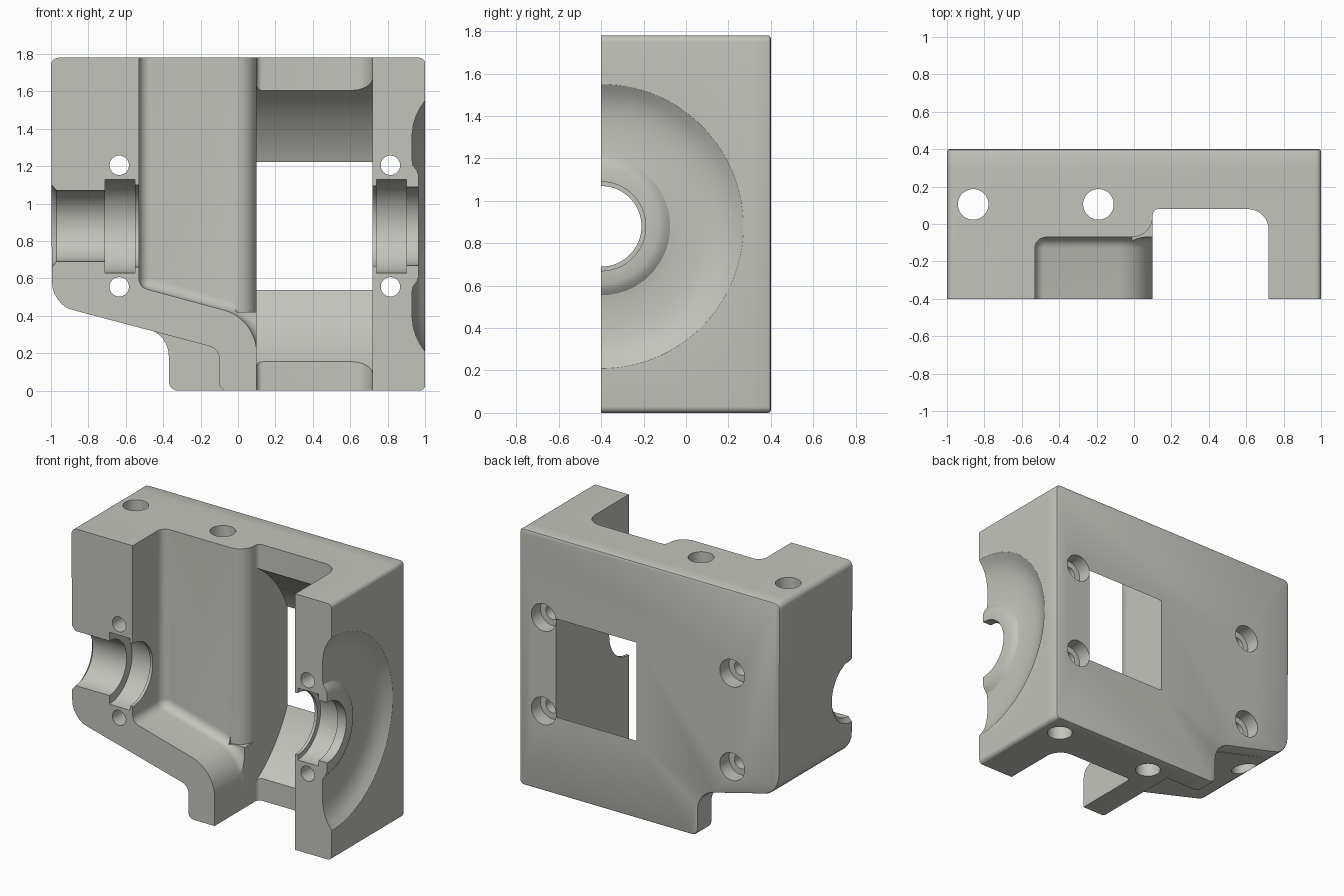
import bpy, bmesh, math

if "Cube" in bpy.data.objects:
    bpy.data.objects.remove(bpy.data.objects["Cube"])

metal = bpy.data.materials.new("warm_grey_metal")
metal.diffuse_color = (0.55, 0.55, 0.51, 1)
metal.use_nodes = True
metal.node_tree.nodes["Principled BSDF"].inputs["Base Color"].default_value = metal.diffuse_color
AXIS_Y, AXIS_Z = -0.4, 0.88


def arc(cx, cz, r, a0, a1, n=6):
    return [(cx + r * math.cos(math.radians(a0 + (a1 - a0) * i / n)),
             cz + r * math.sin(math.radians(a0 + (a1 - a0) * i / n))) for i in range(n + 1)]


def finish(name, bm):
    bmesh.ops.recalc_face_normals(bm, faces=bm.faces)
    me = bpy.data.meshes.new(name)
    bm.to_mesh(me)
    bm.free()
    ob = bpy.data.objects.new(name, me)
    bpy.context.collection.objects.link(ob)
    me.materials.append(metal)
    return ob


def prism(name, pts, lo, hi, axis="y", back_round=0, seg=2):
    """Extrude an outline along y (points x,z) or z (points x,y)."""
    place = (lambda p, d: (p[0], d, p[1])) if axis == "y" else (lambda p, d: (p[0], p[1], d))
    bm = bmesh.new()
    rings = [[bm.verts.new(place(p, d)) for p in pts] for d in (lo, hi)]
    n = len(pts)
    bm.faces.new(rings[0])
    bm.faces.new(rings[1])
    for i in range(n):
        j = (i + 1) % n
        bm.faces.new((rings[0][i], rings[0][j], rings[1][j], rings[1][i]))
    bmesh.ops.recalc_face_normals(bm, faces=bm.faces)
    if back_round:
        edges = [e for e in bm.edges if all(abs(v.co.y - hi) < 1e-6 for v in e.verts)]
        bmesh.ops.bevel(bm, geom=edges, offset=back_round, segments=seg,
                        profile=0.5, affect="EDGES", clamp_overlap=True)
    return finish(name, bm)


def lathe(name, prof, cx, cy, cz, axis, n=64):
    """Closed solid of revolution from (position, radius) points."""
    bm = bmesh.new()
    rings = []
    for d, r in prof:
        ring = []
        for i in range(n):
            a = 2 * math.pi * (i + 0.5) / n
            c, s = r * math.cos(a), r * math.sin(a)
            co = {"x": (d, cy + c, cz + s), "y": (cx + c, d, cz + s), "z": (cx + c, cy + s, d)}[axis]
            ring.append(bm.verts.new(co))
        rings.append(ring)
    for a, b in zip(rings, rings[1:]):
        for i in range(n):
            j = (i + 1) % n
            bm.faces.new((a[i], a[j], b[j], b[i]))
    bm.faces.new(rings[0])
    bm.faces.new(rings[-1])
    return finish(name, bm)


def combine(target, tool, op="DIFFERENCE"):
    mod = target.modifiers.new(op, "BOOLEAN")
    mod.operation, mod.object, mod.solver = op, tool, "EXACT"
    bpy.context.view_layer.objects.active = target
    bpy.ops.object.modifier_apply(modifier=mod.name)
    bpy.data.objects.remove(tool)


# housing body and wider back plate with its foot
shared = arc(-0.96, 1.74, 0.04, 180, 90) + arc(0.97, 1.75, 0.03, 90, 0) + arc(0.97, 0.03, 0.03, 0, -90)
slope = [(-0.86, 0.425)] + arc(-0.83, 0.584, 0.165, 253, 180)[1:]
rib_foot = arc(-0.06, 0.04, 0.04, 270, 180) + arc(-0.17, 0.17, 0.07, 0, 76)
wide_foot = arc(-0.32, 0.05, 0.05, 270, 180) + arc(-0.52, 0.185, 0.15, 0, 76)
housing = prism("housing", shared + rib_foot + slope, -0.4, 0.3)
plate = prism("back_plate", shared + wide_foot + slope, 0.25, 0.4, back_round=0.012)
combine(housing, plate, "UNION")

# right bay, open at top, bottom and front
bay = [(0.1, -0.6)] + arc(0.13, 0.05, 0.03, 180, 90) + arc(0.61, -0.03, 0.11, 90, 0) + [(0.72, -0.6)]
combine(housing, prism("bay_cutter", bay, -0.2, 2, "z"))

# round wheel clearance that breaks through the back as a window
combine(housing, lathe("wheel_cutter", [(0.1, 0.87), (0.72, 0.87)], 0, AXIS_Y, AXIS_Z, "x", 128))

# left pocket with sloping, rounded floor
pocket = ([(-0.53, 2)] + arc(-0.47, 0.6, 0.06, 180, 256) + arc(-0.14, 0.2, 0.24, 76, 0, 12)
          + [(0.1, 0.1), (0.35, 0.1), (0.35, 2)])
combine(housing, prism("pocket_cutter", pocket, -0.6, -0.07, back_round=0.11, seg=6))

# rounded corner between the pocket and the bay
corner = arc(-0.01, 0.04, 0.11, -90, 0, 8) + [(0.14, 0.04), (0.14, -0.12), (-0.01, -0.12)]
combine(housing, prism("corner_cutter", corner, 0.42, 2, "z"))

# stepped shaft bores and the dished right face
left_bore = [(-1.1, 0.24), (-1.0, 0.225), (-0.97, 0.19), (-0.71, 0.19), (-0.71, 0.25),
             (-0.55, 0.25), (-0.55, 0.22), (-0.45, 0.22)]
right_bore = [(0.65, 0.215), (0.74, 0.215), (0.74, 0.25), (0.9, 0.25), (0.9, 0.21),
              (0.966, 0.21), (0.966, 0.27), (0.955, 0.3), (0.935, 0.325), (0.93, 0.36),
              (0.93, 0.48), (0.937, 0.54), (0.952, 0.59), (0.972, 0.63), (1.0, 0.67), (1.1, 0.67)]
for prof in (left_bore, right_bore):
    combine(housing, lathe("bore_cutter", prof, 0, AXIS_Y, AXIS_Z, "x", 96))

# counterbored bolt holes through front and back
for x in (-0.635, 0.815):
    for z in (0.555, 1.205):
        prof = [(-0.6, 0.052), (0.3, 0.052), (0.3, 0.095), (0.6, 0.095)]
        combine(housing, lathe("bolt_cutter", prof, x, 0, z, "y", 32))

# vertical holes: two through from the top, two blind from below
for x, y, lo, hi in ((-0.86, 0.105, -0.2, 2), (-0.19, 0.105, -0.2, 2),
                     (0.85, 0.25, -0.2, 0.2), (0.09, 0.25, -0.2, 0.2)):
    combine(housing, lathe("stud_cutter", [(lo, 0.082), (hi, 0.082)], x, y, 0, "z", 32))

# smooth curved faces, keep machined edges sharp
bpy.ops.object.select_all(action="DESELECT")
housing.select_set(True)
bpy.context.view_layer.objects.active = housing
bpy.ops.object.shade_smooth_by_angle(angle=math.radians(30))
